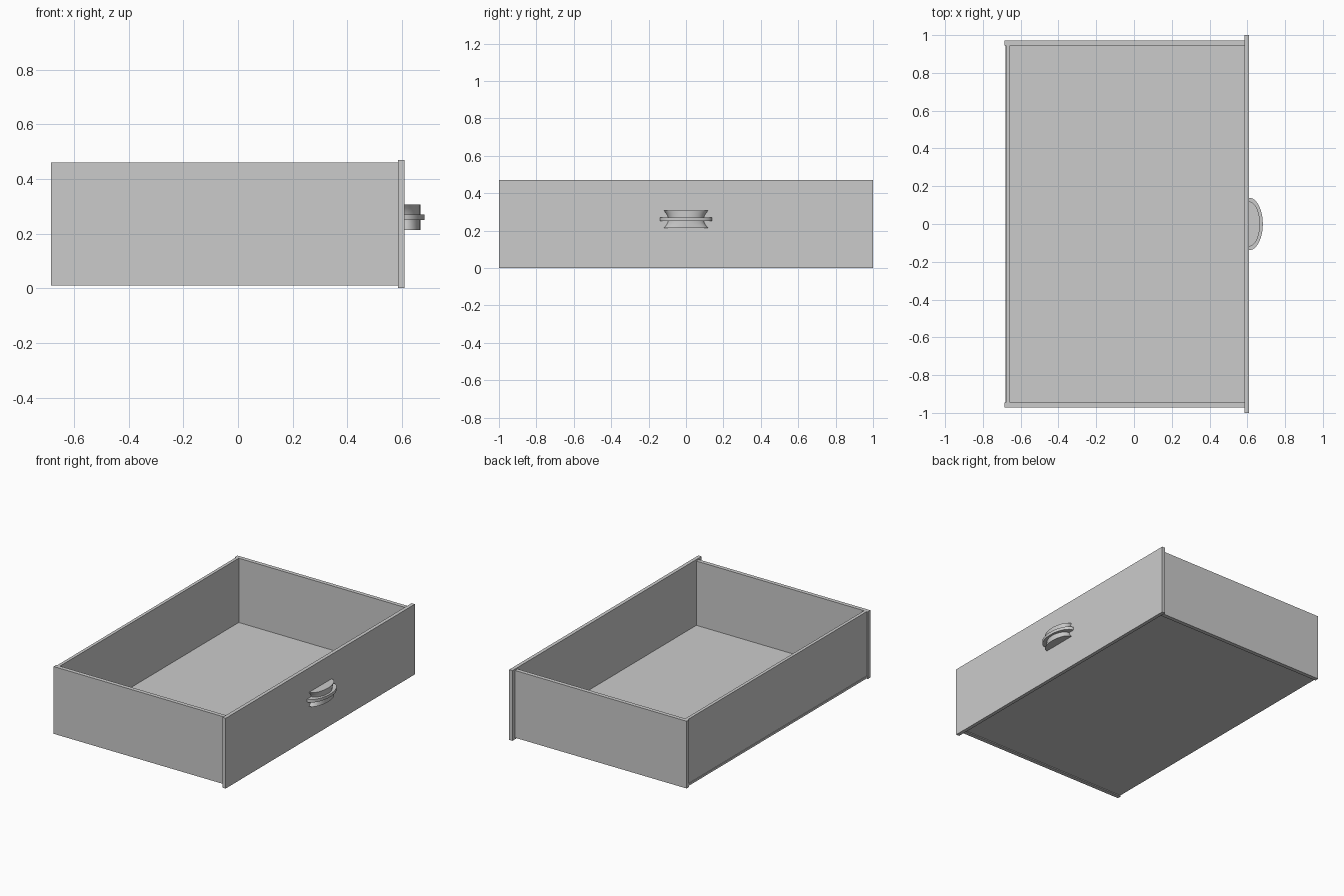
import bpy, bmesh, math

if "Cube" in bpy.data.objects:
    bpy.data.objects.remove(bpy.data.objects["Cube"])


def box(name, x, y, z):
    """Axis-aligned board from (min, max) ranges."""
    bm = bmesh.new()
    bmesh.ops.create_cube(bm, size=1)
    for v in bm.verts:
        v.co = [(r[0] + r[1]) / 2 + c * (r[1] - r[0]) for r, c in zip((x, y, z), v.co)]
    return finish(name, bm)


def finish(name, bm):
    bmesh.ops.recalc_face_normals(bm, faces=bm.faces)
    me = bpy.data.meshes.new(name)
    bm.to_mesh(me)
    bm.free()
    ob = bpy.data.objects.new(name, me)
    bpy.context.collection.objects.link(ob)
    return ob


def half_oval(name, x0, sections, segs=24):
    """Loft half-ellipses; each section is (z, reach in x, half width in y)."""
    bm = bmesh.new()
    rings = []
    for z, rx, ry in sections:
        rings.append([bm.verts.new((x0 + rx * math.cos(a), ry * math.sin(a), z))
                      for a in (-math.pi / 2 + math.pi * i / segs for i in range(segs + 1))])
    for a, b in zip(rings, rings[1:]):
        n = len(a)
        for i in range(n):
            j = (i + 1) % n
            bm.faces.new((a[i], a[j], b[j], b[i]))
    bm.faces.new(rings[0])
    bm.faces.new(rings[-1])
    ob = finish(name, bm)
    bpy.context.view_layer.objects.active = ob
    ob.select_set(True)
    bpy.ops.object.shade_smooth_by_angle(angle=math.radians(35))
    ob.select_set(False)
    return ob


# Drawer boards
box("front_panel", (0.585, 0.609), (-1, 1), (0, 0.47))
for side, s in (("left", 1), ("right", -1)):
    box(side + "_side", (-0.685, 0.585), sorted((s * 0.945, s * 0.972)), (0.01, 0.46))
box("back_panel", (-0.677, -0.656), (-0.945, 0.945), (0.03, 0.46))
box("floor_panel", (-0.681, 0.585), (-0.945, 0.945), (0.016, 0.03))

# Handle: flared grip above and below a wider flange
half_oval("handle_flange", 0.609, [(0.25, 0.073, 0.139), (0.27, 0.073, 0.139)])
for name, s in (("handle_upper", 1), ("handle_lower", -1)):
    half_oval(name, 0.609, [(0.26 + s * dz, 0.058, w) for dz, w in
                            ((0.008, 0.095), (0.02, 0.099), (0.033, 0.107), (0.047, 0.119))])
